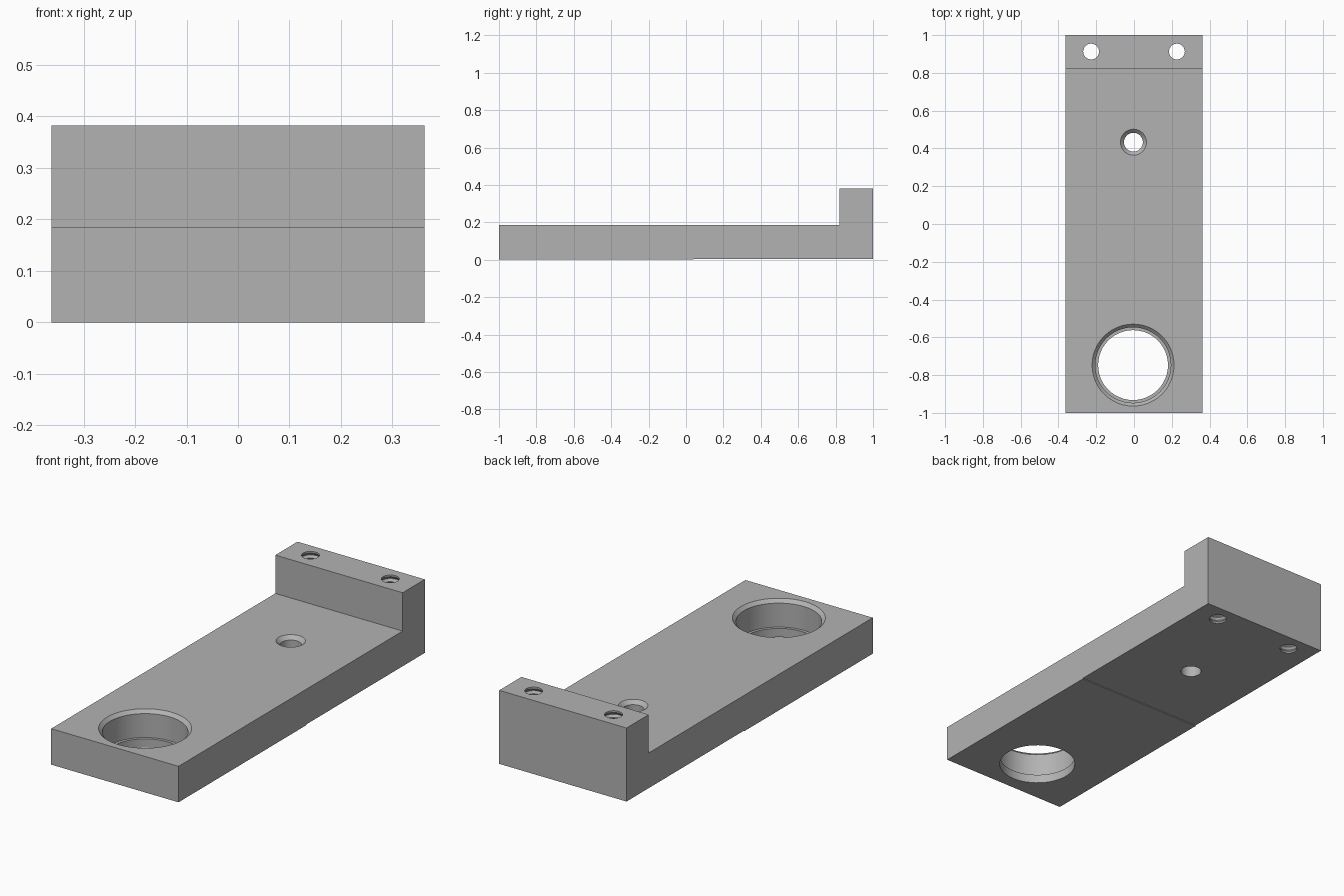
import bpy, bmesh, math

if "Cube" in bpy.data.objects:
    bpy.data.objects.remove(bpy.data.objects["Cube"])

W = 0.362      # half width
T = 0.185      # plate thickness
H = 0.382      # full height at the raised end

gray = bpy.data.materials.new("machined gray")
gray.diffuse_color = (0.45, 0.45, 0.45, 1)
gray.use_nodes = True
gray.node_tree.nodes["Principled BSDF"].inputs["Base Color"].default_value = gray.diffuse_color


def make_object(name, bm):
    bmesh.ops.recalc_face_normals(bm, faces=bm.faces)
    mesh = bpy.data.meshes.new(name)
    bm.to_mesh(mesh)
    bm.free()
    mesh.materials.append(gray)
    ob = bpy.data.objects.new(name, mesh)
    bpy.context.collection.objects.link(ob)
    return ob


def lathe(name, profile, x, y, n):
    """Closed turned solid from (radius, z) points, listed bottom to top."""
    bm = bmesh.new()
    rings = [[bm.verts.new((x + r * math.cos(2 * math.pi * i / n),
                            y + r * math.sin(2 * math.pi * i / n), z))
              for i in range(n)] for r, z in profile]
    for a, b in zip(rings, rings[1:]):
        for i in range(n):
            j = (i + 1) % n
            bm.faces.new((a[i], a[j], b[j], b[i]))
    bm.faces.new(rings[0])
    bm.faces.new(rings[-1])
    return make_object(name, bm)


# L-shaped body: side profile (y, z) with a shallow relief under the rear half
side = [(-1, 0), (0.04, 0), (0.04, 0.004), (1, 0.004),
        (1, H), (0.82, H), (0.82, T), (-1, T)]
bm = bmesh.new()
face = bm.faces.new([bm.verts.new((-W, y, z)) for y, z in side])
ext = bmesh.ops.extrude_face_region(bm, geom=[face])
bmesh.ops.translate(bm, vec=(2 * W, 0, 0),
                    verts=[v for v in ext["geom"] if isinstance(v, bmesh.types.BMVert)])
body = make_object("bracket_body", bm)

# Large chamfered bore with a retaining lip, and a countersunk hole
cutters = [
    lathe("large_bore_cutter",
          [(0.185, -0.1), (0.185, 0.045), (0.2, 0.045), (0.2, T - 0.017),
           (0.237, T + 0.02)], -0.005, -0.747, 48),
    lathe("countersunk_hole_cutter",
          [(0.05, -0.1), (0.05, T - 0.019), (0.089, T + 0.02)], -0.003, 0.433, 32),
]

# Two threaded holes through the raised end, cut as V-grooves
pitch = 0.028
thread = [(0.042, -0.05)]
for k in range(13):
    z = 0.012 + k * pitch
    thread += [(0.042, z), (0.051, z + pitch * 0.4),
               (0.051, z + pitch * 0.5), (0.042, z + pitch * 0.9)]
thread.append((0.042, H + 0.05))
for sx in (-1, 1):
    cutters.append(lathe("threaded_hole_cutter", thread, sx * 0.227, 0.913, 24))

# Cut the holes, then bake the result
for c in cutters:
    c.hide_render = True
    mod = body.modifiers.new(c.name, 'BOOLEAN')
    mod.operation = 'DIFFERENCE'
    mod.solver = 'EXACT'
    mod.object = c
bpy.context.view_layer.update()
dg = bpy.context.evaluated_depsgraph_get()
cut_mesh = bpy.data.meshes.new_from_object(body.evaluated_get(dg))
body.modifiers.clear()
body.data = cut_mesh
for c in cutters:
    bpy.data.objects.remove(c)

# Smooth bores, sharp edges
bpy.context.view_layer.objects.active = body
body.select_set(True)
bpy.ops.object.shade_smooth_by_angle(angle=math.radians(25))
